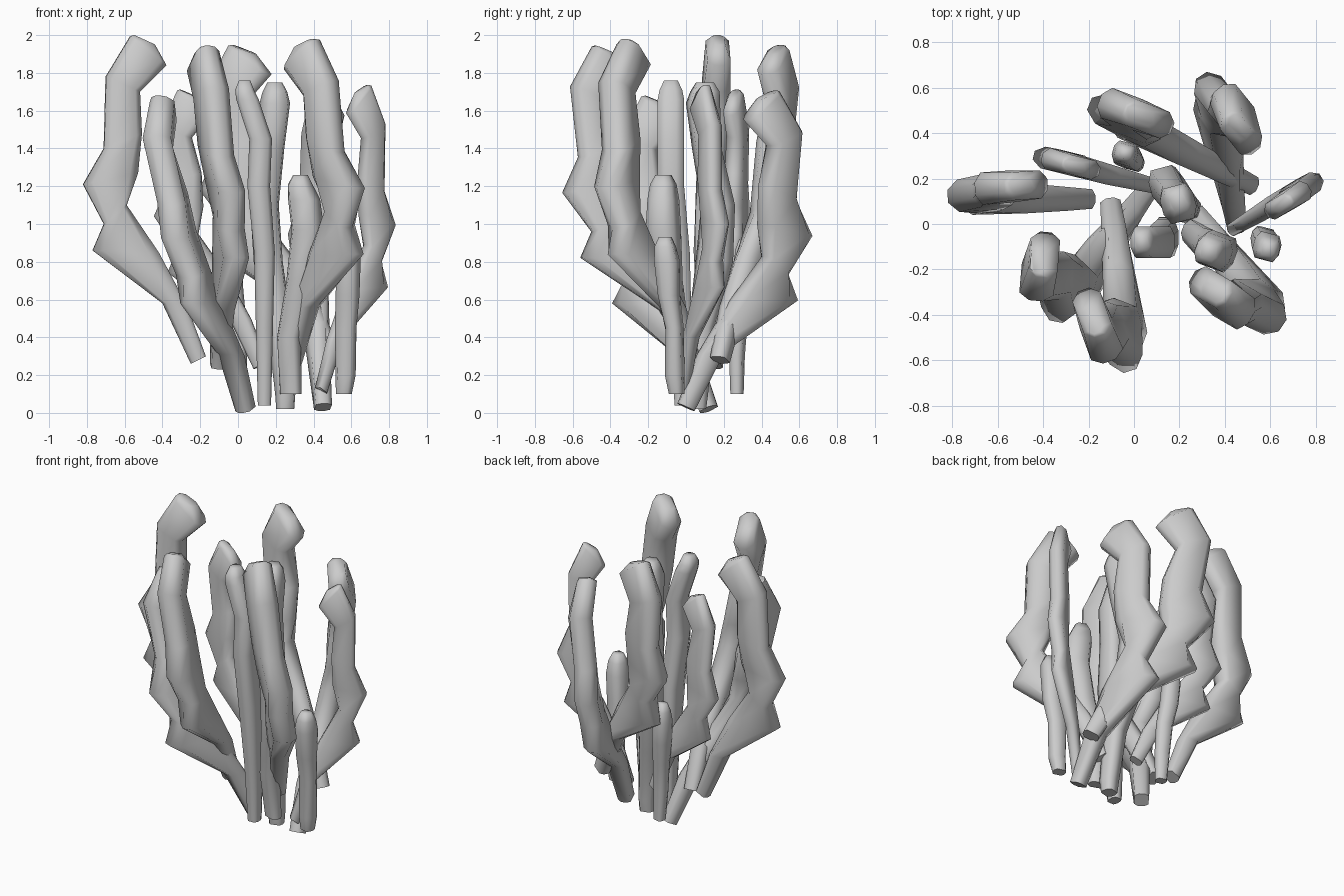
import bpy, bmesh
from math import radians, cos, sin
from mathutils import Vector

# rounded-rectangle cross-section shared by every strand
SECTION = [(1, .4), (.68, 1), (-.68, 1), (-1, .4), (-1, -.4), (-.68, -1), (.68, -1), (1, -.4)]

# fan frond rings: outer (u, z), inner (u, z), half thickness, sideways shift
FROND = [
    (.04, -.02, -.04, .02, .045, 0), (.19, .30, .06, .29, .055, 0),
    (.56, .58, .21, .57, .07, 0), (.50, .72, .38, .82, .075, .01),
    (.61, .93, .32, .99, .075, .02), (.50, 1.12, .30, 1.20, .075, .04),
    (.49, 1.50, .31, 1.42, .075, .05), (.36, 1.715, .17, 1.56, .065, .06),
    (.34, 1.72, .23, 1.67, .035, .06)]


def loft(name, rings):
    """Skin a list of (centre, half axis a, half axis b) rings."""
    bm = bmesh.new()
    loops = [[bm.verts.new(c + a * p + b * q) for p, q in SECTION] for c, a, b in rings]
    n = len(SECTION)
    for r, s in zip(loops, loops[1:]):
        for i in range(n):
            bm.faces.new((r[i], r[(i + 1) % n], s[(i + 1) % n], s[i]))
    bm.faces.new(loops[0][::-1])
    bm.faces.new(loops[-1])
    bmesh.ops.recalc_face_normals(bm, faces=bm.faces)
    me = bpy.data.meshes.new(name)
    bm.to_mesh(me)
    bm.free()
    ob = bpy.data.objects.new(name, me)
    bpy.context.collection.objects.link(ob)
    bpy.ops.object.select_all(action='DESELECT')
    ob.select_set(True)
    bpy.context.view_layer.objects.active = ob
    bpy.ops.object.shade_smooth_by_angle(angle=radians(75))


def frond(name, base, angle, reach, height, thick=1, shift=1, twist=0, lean=(0, 0)):
    base = Vector(base)
    rings = []
    for k, (ou, oz, iu, iz, t, v) in enumerate(FROND):
        a = radians(angle)
        d = Vector((cos(a), sin(a), 0))
        right = Vector((sin(a), -cos(a), 0))
        c = base + d * (ou + iu) / 2 * reach + right * v * shift
        c.z += (oz + iz) / 2 * height
        # the upper part of the blade leans over and turns about the vertical
        c += Vector((*lean, 0)) * max(0, ((oz + iz) / 2 - .75) / .9)
        a += radians(twist) * min(1, k / 5)
        d = Vector((cos(a), sin(a), 0))
        half = d * (ou - iu) / 2 * reach + Vector((0, 0, (oz - iz) / 2 * height))
        rings.append((c, half, Vector((-sin(a), cos(a), 0)) * t * thick))
    loft(name, rings)


def stalk(name, points, angle=0):
    """Upright stalk from points (x, y, z, half width, half depth)."""
    a = radians(angle)
    ax, ay = Vector((cos(a), sin(a), 0)), Vector((-sin(a), cos(a), 0))
    x, y, z, w, h = points[-1]
    points = points + [(x, y, z + .05, w * .6, h * .6)]
    loft(name, [(Vector((x, y, z)), ax * w, ay * h) for x, y, z, w, h in points])


# outer fronds
frond("frond_left", (-.21, .11, .28), 180, 1, 1, .95, 1, 4)
frond("frond_back_left", (.12, .16, .25), 166, .9, .85, .65, .4, 0, (-.13, .01))
frond("frond_back", (.5, .18, .28), 154, 1.2, .97, .95, 1, 5, (-.18, .09))
frond("frond_back_right", (.45, 0, .03), 101, 1.08, .975, .95, 1.8, 28, (-.03, .1))
frond("frond_right", (.44, -.02, .12), 31, .72, .94, .62, .2, 0, (.03, .01))
frond("frond_front_right", (.28, .03, .26), -52, 1.0, 1, 1.05, 1.6, 22, (-.03, -.04))
frond("frond_front", (-.1, .07, .25), -82, 1.13, .985, 1, 1.8, 12, (-.02, -.15))
frond("frond_front_left", (.04, .12, .02), 235, 1.05, .965, 1, 1.8, 30, (-.19, -.09))

# upright inner stalks
stalk("stalk_centre_front", [
    (.14, -.02, .04, .035, .04), (.14, -.03, .45, .045, .06), (.14, -.06, .85, .055, .08),
    (.11, -.08, 1.2, .06, .07), (.12, -.08, 1.45, .06, .07), (.05, -.08, 1.66, .06, .07),
    (.035, -.08, 1.71, .05, .06)])
stalk("stalk_centre_back", [
    (.25, .06, .02, .045, .04), (.25, .06, .1, .05, .05), (.22, .08, .45, .06, .06),
    (.16, .15, .8, .07, .09), (.14, .17, 1.1, .07, .08), (.18, .11, 1.4, .06, .07),
    (.195, .09, 1.64, .075, .08), (.195, .1, 1.7, .06, .07)], 15)
stalk("stalk_right_front", [
    (.28, -.02, .1, .055, .035), (.27, -.04, .4, .06, .05), (.33, -.09, .7, .07, .06),
    (.37, -.12, .97, .08, .08), (.35, -.12, 1.13, .08, .07), (.33, -.12, 1.21, .06, .06)], -20)
stalk("stalk_small_right", [
    (.56, -.05, .1, .04, .035), (.57, -.06, .2, .05, .045), (.57, -.06, .45, .055, .04),
    (.58, -.09, .62, .06, .05), (.585, -.1, .8, .06, .06), (.59, -.11, .88, .05, .05)], -15)
stalk("stalk_small_back", [
    (.01, .27, .1, .035, .03), (0, .27, .3, .045, .035), (-.01, .28, .5, .05, .04),
    (-.03, .3, .65, .055, .05), (-.04, .31, .8, .055, .05), (-.04, .31, .87, .045, .04)], -15)
